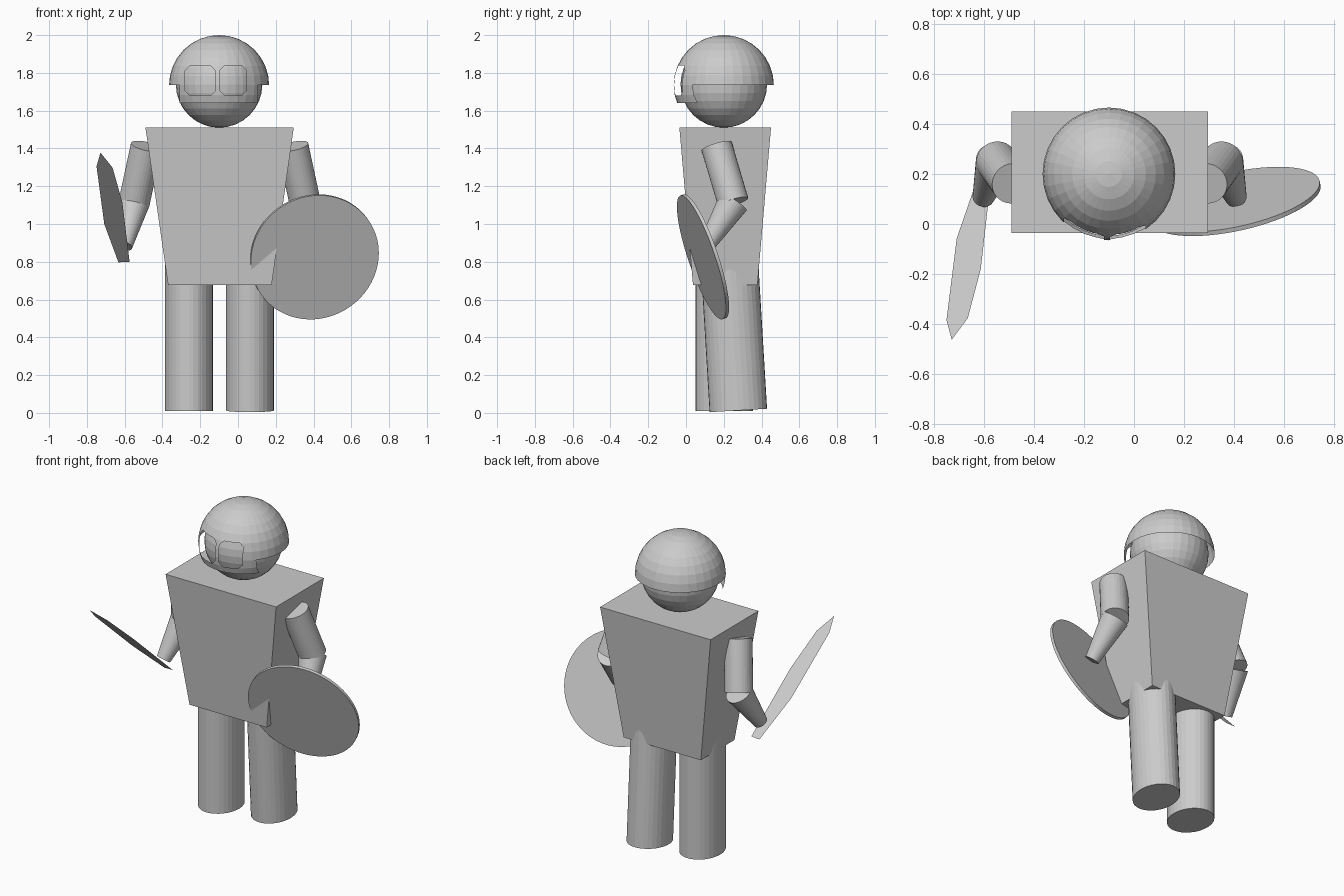
import bpy, bmesh, math
from mathutils import Vector, Matrix

if "Cube" in bpy.data.objects:
    bpy.data.objects.remove(bpy.data.objects["Cube"])

grey = bpy.data.materials.new("plain grey")
grey.diffuse_color = (0.6, 0.6, 0.6, 1)
grey.use_nodes = True
grey.node_tree.nodes["Principled BSDF"].inputs["Base Color"].default_value = grey.diffuse_color
MID = -0.0975  # body centre line in x


def finish(name, bm):
    bmesh.ops.recalc_face_normals(bm, faces=bm.faces)
    me = bpy.data.meshes.new(name)
    bm.to_mesh(me)
    bm.free()
    me.materials.append(grey)
    ob = bpy.data.objects.new(name, me)
    bpy.context.collection.objects.link(ob)
    return ob


def tube(name, a, b, r1, r2, segments=32, squash=1.0):
    """Capped cylinder or cone from a to b; squash widens it in y."""
    a, b = Vector(a), Vector(b)
    d = b - a
    bm = bmesh.new()
    bmesh.ops.create_cone(bm, cap_ends=True, segments=segments, radius1=r1,
                          radius2=r2, depth=d.length)
    rot = Vector((0, 0, 1)).rotation_difference(d.normalized()).to_matrix().to_4x4()
    mat = Matrix.Translation((a + b) / 2) @ rot @ Matrix.Diagonal((1, squash, 1, 1))
    bmesh.ops.transform(bm, matrix=mat, verts=bm.verts)
    return finish(name, bm)


def ball(radius, centre):
    bm = bmesh.new()
    bmesh.ops.create_uvsphere(bm, u_segments=32, v_segments=16, radius=radius)
    bmesh.ops.translate(bm, vec=centre, verts=bm.verts)
    return bm


# Head
finish("head", ball(0.229, (-0.1, 0.2, 1.739)))

# Helmet: open shell with a face guard and two eye holes
HC = Vector((-0.1, 0.2, 1.735))
bm = ball(0.265, HC)
eyes = [(-0.28, -0.12), (-0.095, 0.045)]
z_lo, z_hi, chamfer = 1.68, 1.838, 0.025
cuts = [((0, 0, z), (0, 0, 1)) for z in (1.64, z_lo, z_hi)]
cuts += [((x, 0, 0), (1, 0, 0)) for x in (-0.31, 0.105, *eyes[0], *eyes[1])]
for x0, x1 in eyes:
    for x, sx in ((x0, 1), (x1, -1)):
        for z, sz in ((z_lo, 1), (z_hi, -1)):
            cuts.append(((x + sx * chamfer, 0, z), (sx, 0, sz)))
for co, no in cuts:
    bmesh.ops.bisect_plane(bm, geom=bm.verts[:] + bm.edges[:] + bm.faces[:],
                           plane_co=co, plane_no=no)


def in_eye(c):
    for x0, x1 in eyes:
        if x0 < c.x < x1 and z_lo < c.z < z_hi:
            if min(c.x - x0, x1 - c.x) + min(c.z - z_lo, z_hi - c.z) > chamfer:
                return True
    return False


def keep(c):
    if c.y < HC.y and in_eye(c):
        return False
    guard = c.y < HC.y and c.z > 1.64 and -0.31 < c.x < 0.105
    return c.z > HC.z or guard


gone = [f for f in bm.faces if not keep(f.calc_center_median())]
bmesh.ops.delete(bm, geom=gone, context='FACES')
finish("helmet", bm)

# Torso: box that narrows to the waist
bm = bmesh.new()
rings = []
for x0, x1, y0, y1, z in ((-0.37, 0.178, 0.037, 0.378, 0.677),
                          (-0.49, 0.295, -0.035, 0.45, 1.51)):
    rings.append([bm.verts.new((x, y, z)) for x, y in
                  ((x0, y0), (x1, y0), (x1, y1), (x0, y1))])
bm.faces.new(rings[0])
bm.faces.new(rings[1])
for i in range(4):
    j = (i + 1) % 4
    bm.faces.new((rings[0][i], rings[0][j], rings[1][j], rings[1][i]))
finish("torso", bm)

# Legs: one straight, one swung slightly back
tube("right_leg", (-0.26, 0.203, 0.01), (-0.26, 0.203, 0.8), 0.127, 0.127, squash=1.2)
tube("left_leg", (0.063, 0.277, 0.013), (0.063, 0.23, 0.8), 0.127, 0.127, squash=1.2)

# Arms, mirrored about the body centre line
for side, s in (("right", -1), ("left", 1)):
    shoulder = (MID + s * 0.388, 0.162, 1.412)
    elbow = (MID + s * 0.452, 0.25, 1.115)
    hand = (MID + s * 0.505, 0.105, 0.882)
    tube(side + "_upper_arm", shoulder, elbow, 0.083, 0.083)
    tube(side + "_forearm", elbow, hand, 0.083, 0.043)

# Shield: thin tilted disc
centre = Vector((0.405, 0.09, 0.826))
n = Vector((0.22, -1, -0.34)).normalized() * 0.009
tube("shield", centre - n, centre + n, 0.346, 0.346, segments=64)

# Sword: flat blade lying in one slanted plane
bm = bmesh.new()
outline = [(-0.728, 1.378), (-0.749, 1.305), (-0.708, 1.0), (-0.633, 0.797),
           (-0.574, 0.80), (-0.612, 1.114), (-0.664, 1.298)]
bm.faces.new([bm.verts.new((x, -0.095 - (z - 1.035) * 1.07, z)) for x, z in outline])
finish("sword", bm)
